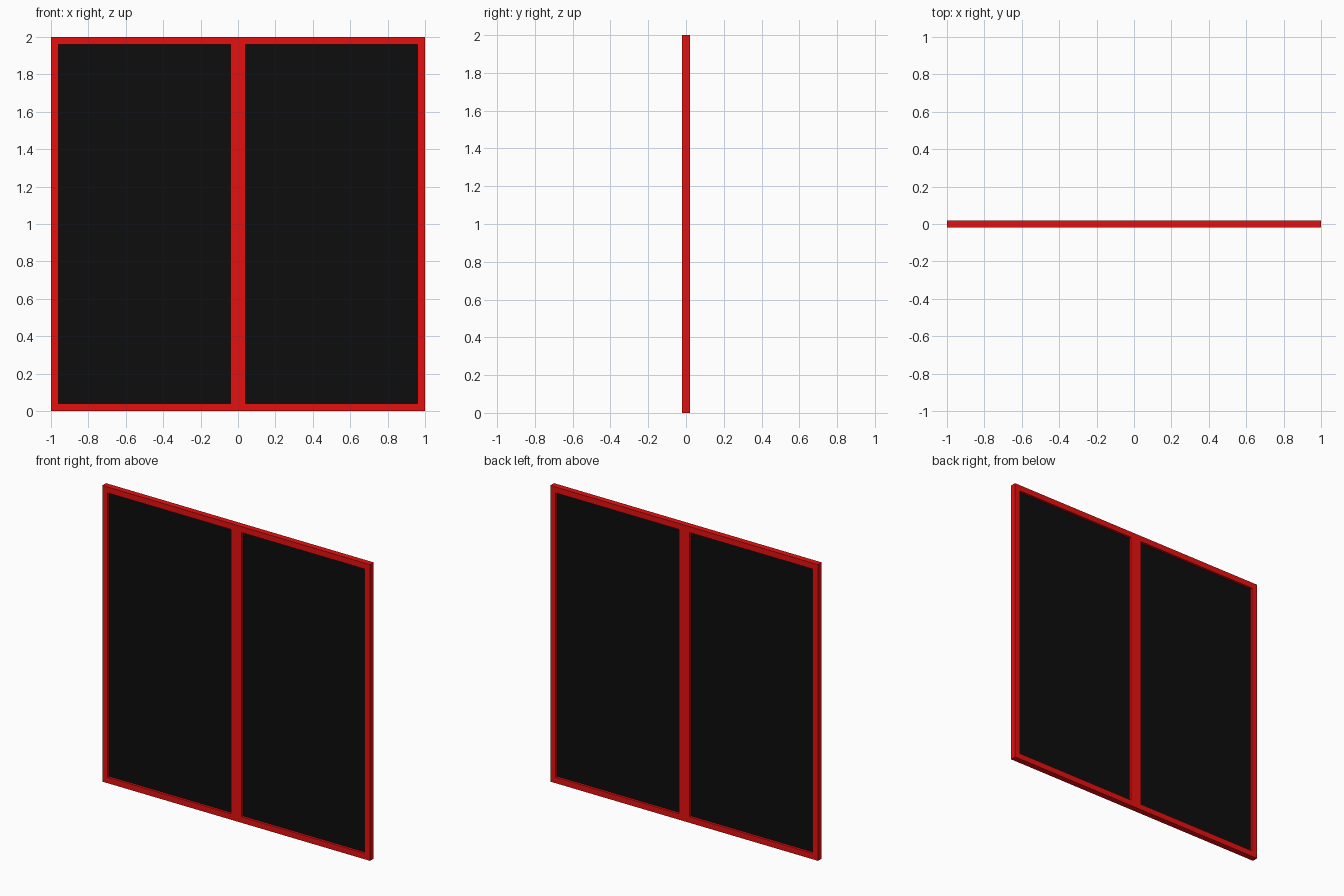
import bpy, bmesh

if "Cube" in bpy.data.objects:
    bpy.data.objects.remove(bpy.data.objects["Cube"])


def material(name, color):
    m = bpy.data.materials.new(name)
    m.diffuse_color = color
    m.use_nodes = True
    m.node_tree.nodes["Principled BSDF"].inputs["Base Color"].default_value = m.diffuse_color
    return m


def make_object(name, bm, mat):
    bmesh.ops.recalc_face_normals(bm, faces=bm.faces)
    mesh = bpy.data.meshes.new(name)
    bm.to_mesh(mesh)
    bm.free()
    mesh.materials.append(mat)
    obj = bpy.data.objects.new(name, mesh)
    bpy.context.collection.objects.link(obj)
    return obj


red = material("red_paint", (0.8, 0.005, 0.005, 1))
black = material("black_panel", (0.004, 0.004, 0.004, 1))

RAIL, HALF_DEPTH = 0.04, 0.02

# Frame: flat grid with two openings left out, extruded to full depth
xs = [-1, -1 + RAIL, -RAIL, RAIL, 1 - RAIL, 1]
zs = [0, RAIL, 2 - RAIL, 2]
bm = bmesh.new()
grid = [[bm.verts.new((x, -HALF_DEPTH, z)) for x in xs] for z in zs]
for r in range(3):
    for c in range(5):
        if not (r == 1 and c in (1, 3)):
            bm.faces.new((grid[r][c], grid[r][c + 1],
                          grid[r + 1][c + 1], grid[r + 1][c]))
ext = bmesh.ops.extrude_face_region(bm, geom=bm.faces[:], use_keep_orig=True)
moved = [g for g in ext["geom"] if isinstance(g, bmesh.types.BMVert)]
bmesh.ops.translate(bm, verts=moved, vec=(0, 2 * HALF_DEPTH, 0))
make_object("frame", bm, red)

# Panels: thin sheets recessed in the middle of each opening
for side, name in ((-1, "left_panel"), (1, "right_panel")):
    bm = bmesh.new()
    bmesh.ops.create_cube(bm, size=1)
    bmesh.ops.scale(bm, verts=bm.verts, vec=(1 - 2 * RAIL, 0.008, 2 - 2 * RAIL))
    panel = make_object(name, bm, black)
    panel.location = (side * 0.5, 0, 1)
